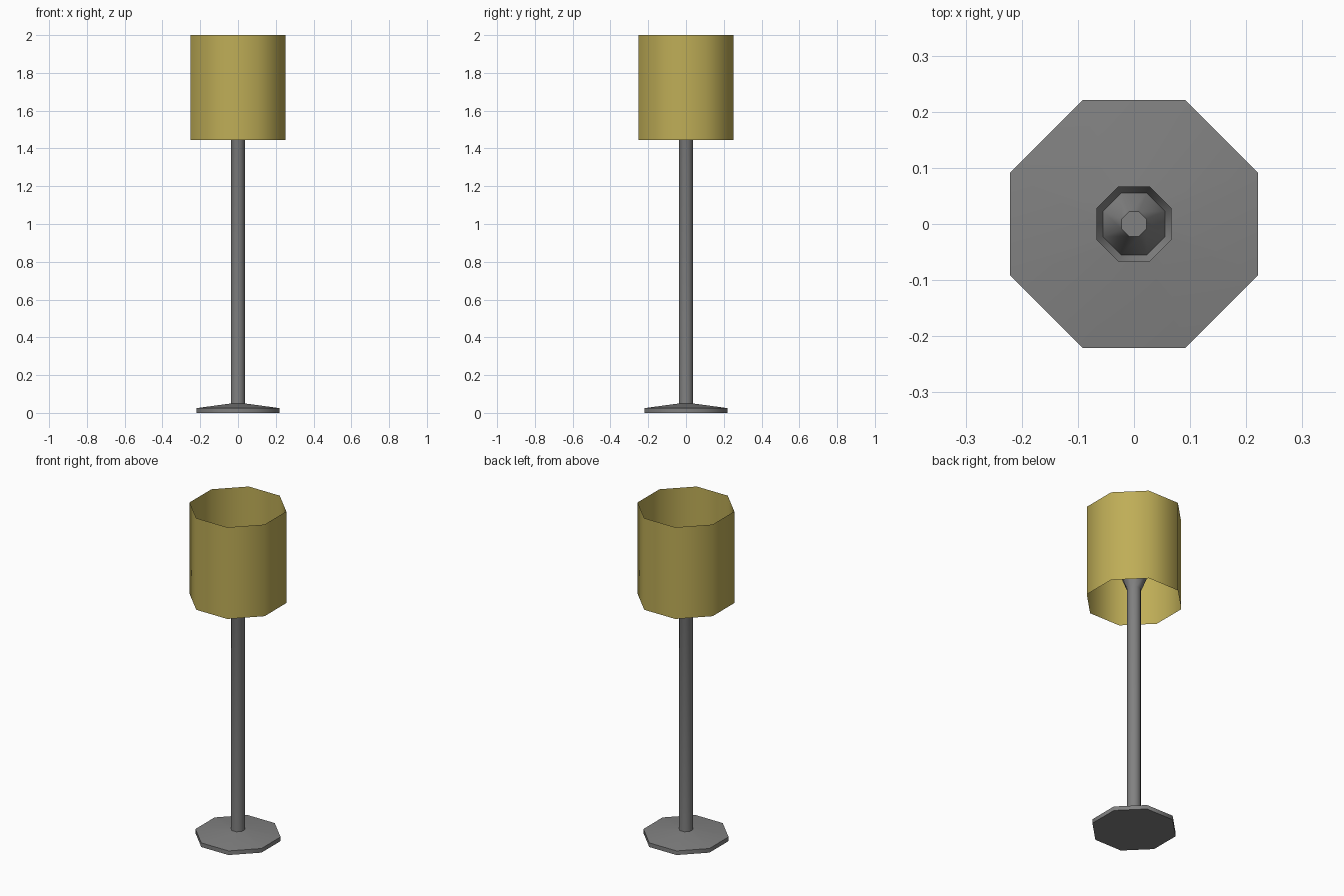
import bpy, bmesh, math

if "Cube" in bpy.data.objects:
    bpy.data.objects.remove(bpy.data.objects["Cube"])

SIDES = 8


def material(name, rgb):
    m = bpy.data.materials.new(name)
    m.diffuse_color = (*rgb, 1.0)
    m.use_nodes = True
    m.node_tree.nodes["Principled BSDF"].inputs["Base Color"].default_value = m.diffuse_color
    return m


def lathe(name, profile, mat, cap_bottom=True, cap_top=True):
    """Octagonal turned part; profile is (half width across flats, z) from bottom up."""
    bm = bmesh.new()
    rings = []
    for half, z in profile:
        r = half / math.cos(math.pi / SIDES)
        rings.append([bm.verts.new((r * math.cos((i + 0.5) * math.tau / SIDES),
                                    r * math.sin((i + 0.5) * math.tau / SIDES), z))
                      for i in range(SIDES)])
    for low, high in zip(rings, rings[1:]):
        for i in range(SIDES):
            j = (i + 1) % SIDES
            bm.faces.new((low[i], low[j], high[j], high[i]))
    if cap_bottom:
        bm.faces.new(rings[0][::-1])
    if cap_top:
        bm.faces.new(rings[-1])
    mesh = bpy.data.meshes.new(name)
    bm.to_mesh(mesh)
    bm.free()
    mesh.materials.append(mat)
    obj = bpy.data.objects.new(name, mesh)
    bpy.context.collection.objects.link(obj)
    # soft sides, crisp rims
    bpy.ops.object.select_all(action='DESELECT')
    obj.select_set(True)
    bpy.context.view_layer.objects.active = obj
    bpy.ops.object.shade_smooth_by_angle(angle=math.radians(50))
    return obj


metal = material("dark_metal", (0.22, 0.22, 0.22))
fabric = material("yellow_fabric", (0.52, 0.42, 0.095))

# foot: thin plate with a shallow sloped top
lathe("base", [(0.221, 0.0), (0.221, 0.025), (0.037, 0.05)], metal)

# pole, flaring into the bulb cup
lathe("pole", [(0.037, 0.045), (0.037, 1.52), (0.067, 1.60), (0.055, 1.575)], metal,
      cap_bottom=False)

# tapered bulb holder standing in the cup
lathe("bulb_holder", [(0.055, 1.575), (0.022, 1.65)], metal, cap_bottom=False)

# open, paper-thin shade
lathe("shade", [(0.251, 1.445), (0.251, 2.0)], fabric, cap_bottom=False, cap_top=False)
